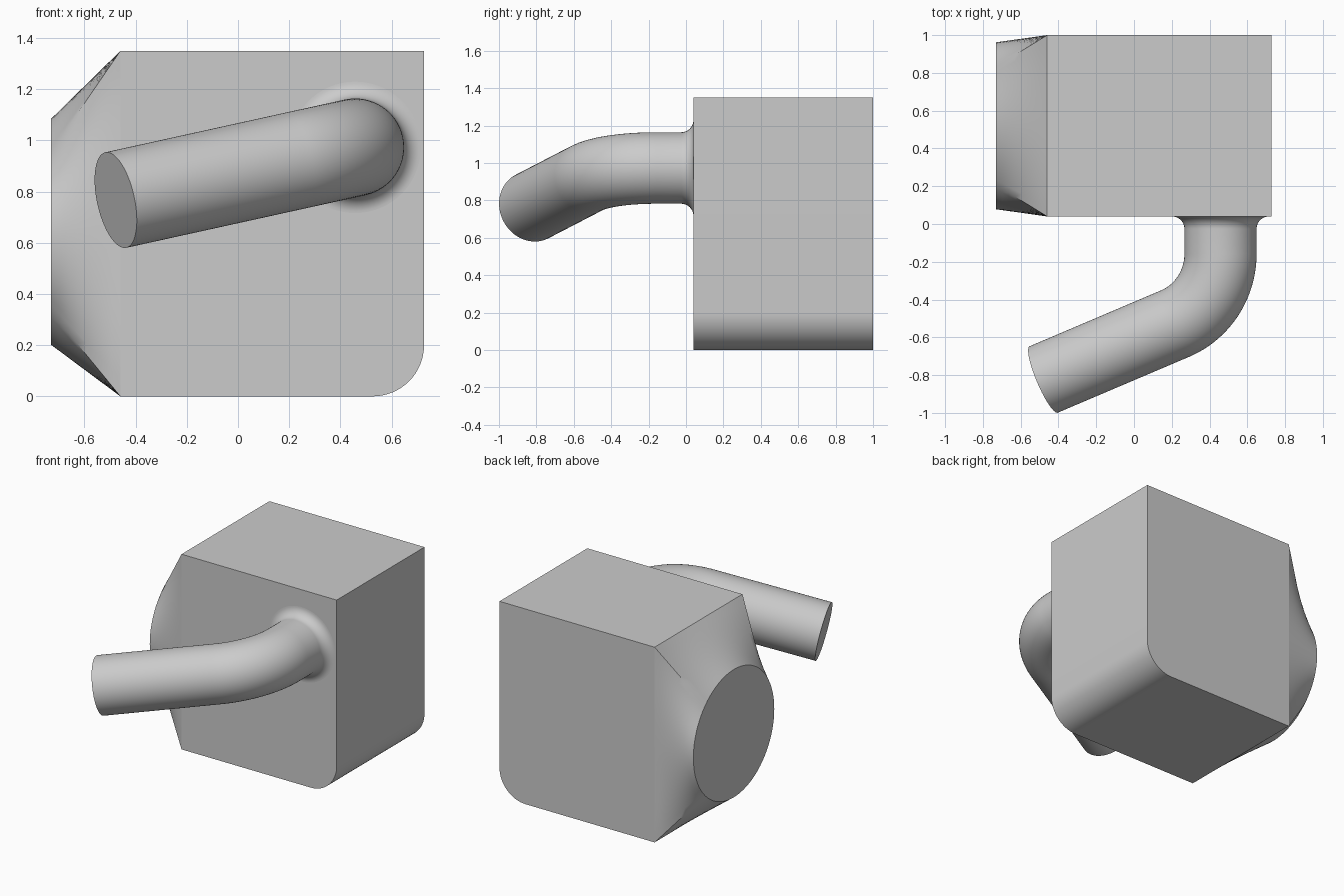
import bpy
import bmesh
from math import sin, cos, tan, pi, radians
from mathutils import Vector, Quaternion

cube = bpy.data.objects.get("Cube")
if cube:
    bpy.data.objects.remove(cube, do_unlink=True)

grey = bpy.data.materials.new("plain_grey")
grey.use_nodes = True
colour = (0.6, 0.6, 0.6, 1)
grey.diffuse_color = colour
grey.node_tree.nodes["Principled BSDF"].inputs["Base Color"].default_value = colour


def skin(name, rings, cap_start, cap_end, skip=None):
    """Join closed rings of points into one surface, with optional end caps."""
    bm = bmesh.new()
    loops = [[bm.verts.new(p) for p in ring] for ring in rings]
    count = len(loops[0])
    for a, b in zip(loops, loops[1:]):
        for i in range(count):
            j = (i + 1) % count
            if i != skip:
                bm.faces.new((a[i], a[j], b[j], b[i]))
    if cap_start:
        bm.faces.new(loops[0])
    if cap_end:
        bm.faces.new(loops[-1])
    bmesh.ops.recalc_face_normals(bm, faces=bm.faces)
    mesh = bpy.data.meshes.new(name)
    bm.to_mesh(mesh)
    bm.free()
    mesh.materials.append(grey)
    obj = bpy.data.objects.new(name, mesh)
    bpy.context.collection.objects.link(obj)
    bpy.ops.object.select_all(action="DESELECT")
    obj.select_set(True)
    bpy.context.view_layer.objects.active = obj
    bpy.ops.object.shade_smooth_by_angle(angle=radians(30))
    return obj


LEFT, RIGHT, FRONT, BACK, TOP = -0.46, 0.727, 0.04, 1.0, 1.35

# Block: profile with one rounded lower edge, open where the transition joins
ROUND = 0.2
profile = [(LEFT, TOP), (LEFT, 0)]
for i in range(17):
    a = pi / 2 * i / 16
    profile.append((RIGHT - ROUND + ROUND * sin(a), ROUND - ROUND * cos(a)))
profile.append((RIGHT, TOP))
skin("block", [[(x, y, z) for x, z in profile] for y in (FRONT, BACK)],
     True, True, skip=0)

# Square-to-round transition: ruled surface from the block side to a disc
PER_SIDE, STEPS = 20, 8
END_X, DISC_Y, DISC_Z, DISC_R = -0.73, 0.52, 0.643, 0.442
corners = [Vector((LEFT, y, z)) for y, z in
           ((BACK, TOP), (FRONT, TOP), (FRONT, 0), (BACK, 0))]
square, disc = [], []
for side in range(4):
    for i in range(PER_SIDE):
        t = i / PER_SIDE
        square.append(corners[side].lerp(corners[(side + 1) % 4], t))
        a = pi / 4 + (side + t) * pi / 2
        disc.append(Vector((END_X, DISC_Y + DISC_R * cos(a), DISC_Z + DISC_R * sin(a))))
rings = [[s.lerp(d, k / STEPS) for s, d in zip(square, disc)] for k in range(STEPS + 1)]
skin("round_transition", rings, False, True)

# Bent bar: flared root, straight run, circular bend, straight run
BAR_R, FLARE, BEND_R, SIDES = 0.191, 0.066, 0.4, 64
root = Vector((0.458, FRONT, 0.973))
corner = Vector((0.458, -0.425, 0.973))
tip = Vector((-0.478, -0.823, 0.767))
d0 = (corner - root).normalized()
d1 = (tip - corner).normalized()
axis = d0.cross(d1).normalized()
angle = d0.angle(d1)
bend_start = corner - d0 * BEND_R * tan(angle / 2)
pivot = bend_start + axis.cross(d0) * BEND_R

stations = []
for i in range(13):
    a = pi / 2 * i / 12
    stations.append((root + d0 * FLARE * (1 - cos(a)), d0, BAR_R + FLARE * (1 - sin(a))))
for i in range(33):
    turn = Quaternion(axis, angle * i / 32)
    stations.append((pivot + turn @ (bend_start - pivot), turn @ d0, BAR_R))
stations.append((tip, d1, BAR_R))

rings = []
for centre, direction, radius in stations:
    side = axis.cross(direction)
    rings.append([centre + (axis * cos(a) + side * sin(a)) * radius
                  for a in (2 * pi * i / SIDES for i in range(SIDES))])
skin("bent_bar", rings, False, True)
